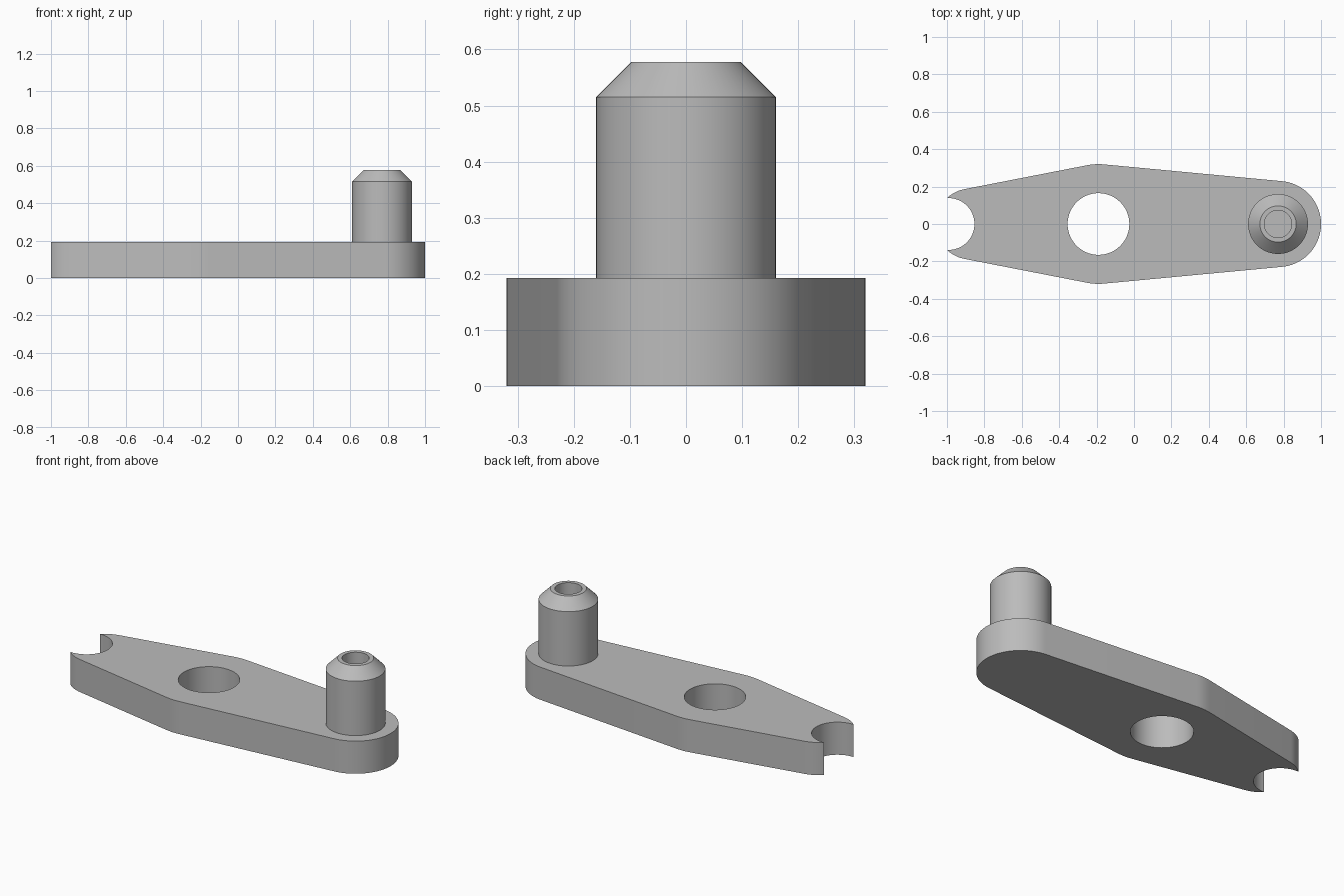
import bpy, bmesh, math

if "Cube" in bpy.data.objects:
    bpy.data.objects.remove(bpy.data.objects["Cube"])

THICK = 0.193
metal = bpy.data.materials.new("grey_metal")
metal.diffuse_color = (0.5, 0.5, 0.5, 1)
metal.use_nodes = True
metal.node_tree.nodes["Principled BSDF"].inputs["Base Color"].default_value = metal.diffuse_color


def arc(cx, r, a0, a1, n):
    """Points on a circle centred on the x axis, angles in degrees."""
    return [(cx + r * math.cos(math.radians(a0 + (a1 - a0) * i / n)),
             r * math.sin(math.radians(a0 + (a1 - a0) * i / n))) for i in range(n + 1)]


def finish(name, bm):
    bmesh.ops.recalc_face_normals(bm, faces=bm.faces)
    mesh = bpy.data.meshes.new(name)
    bm.to_mesh(mesh)
    bm.free()
    mesh.materials.append(metal)
    obj = bpy.data.objects.new(name, mesh)
    bpy.context.collection.objects.link(obj)
    bpy.ops.object.select_all(action='DESELECT')
    obj.select_set(True)
    bpy.context.view_layer.objects.active = obj
    bpy.ops.object.shade_smooth_by_angle(angle=math.radians(30))
    return obj


def loop_edges(bm, pts):
    vs = [bm.verts.new((x, y, 0)) for x, y in pts]
    return [bm.edges.new((vs[i - 1], vs[i])) for i in range(len(vs))]


# Lever plate: three tangent round ends, a notch on the left and a pivot hole
mid, right, left = (-0.19, 0.32), (0.77, 0.23), (-0.87, 0.19)
t1 = math.degrees(math.acos((mid[1] - right[1]) / (right[0] - mid[0])))
t2 = 180 - math.degrees(math.acos((mid[1] - left[1]) / (mid[0] - left[0])))
tip = math.degrees(math.acos((-1 - left[0]) / left[1]))
upper = arc(*right, 0, t1, 24) + arc(*mid, t1, t2, 6) + arc(*left, t2, tip, 10)
tip_y = upper[-1][1]
notch_c = -0.992
notch_r = math.hypot(-1 - notch_c, tip_y)
a = math.degrees(math.atan2(tip_y, -1 - notch_c))
notch = arc(notch_c, notch_r, a, -a, 40)[1:-1]
lower = [(x, -y) for x, y in reversed(upper[1:])]
bm = bmesh.new()
edges = loop_edges(bm, upper + notch + lower)
edges += loop_edges(bm, arc(-0.19, 0.165, 0, 360, 64)[:-1])
bmesh.ops.triangle_fill(bm, edges=edges, use_beauty=True, use_dissolve=False)
ext = bmesh.ops.extrude_face_region(bm, geom=bm.faces[:], use_keep_orig=True)
top = [g for g in ext["geom"] if isinstance(g, bmesh.types.BMVert)]
bmesh.ops.translate(bm, verts=top, vec=(0, 0, THICK))
finish("lever_plate", bm)

# Hollow pin with a chamfered top, bored down to the plate
profile = [(0.16, THICK), (0.16, 0.515), (0.097, 0.578), (0.073, 0.578), (0.073, THICK)]
bm = bmesh.new()
vs = [bm.verts.new((r, 0, z)) for r, z in profile]
es = [bm.edges.new(p) for p in zip(vs, vs[1:])]
bmesh.ops.spin(bm, geom=vs + es, cent=(0, 0, 0), axis=(0, 0, 1),
               angle=math.tau, steps=64, use_duplicate=False)
bmesh.ops.remove_doubles(bm, verts=bm.verts, dist=1e-4)
bmesh.ops.translate(bm, verts=bm.verts, vec=(0.77, 0, 0))
finish("hollow_pin", bm)
